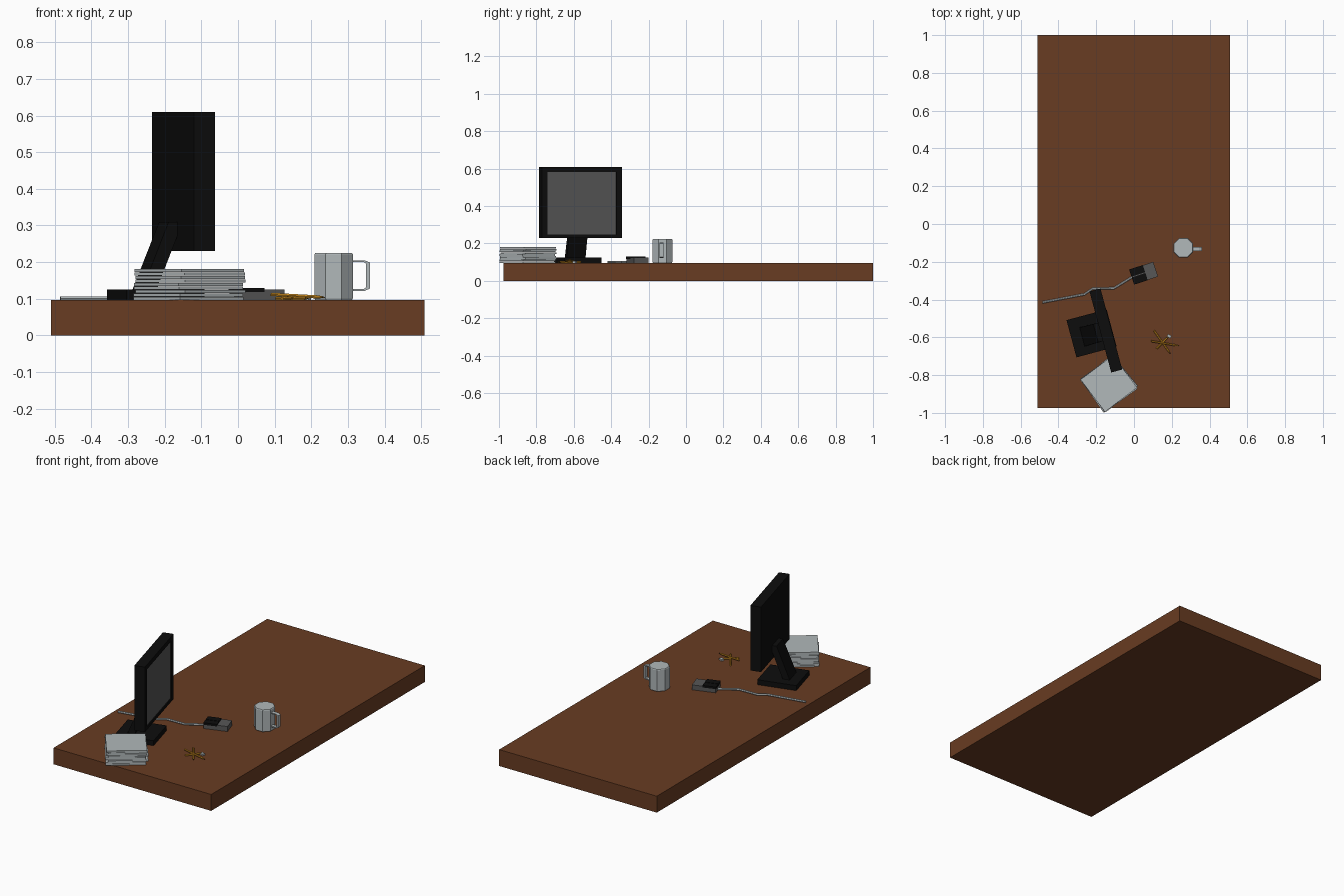
import bpy, math, random
from mathutils import Vector, Matrix

if "Cube" in bpy.data.objects:
    bpy.data.objects.remove(bpy.data.objects["Cube"])

random.seed(4)
TOP = 0.096  # desk surface height


def mat(name, r, g, b):
    m = bpy.data.materials.new(name)
    m.diffuse_color = (r, g, b, 1)
    m.use_nodes = True
    m.node_tree.nodes["Principled BSDF"].inputs["Base Color"].default_value = m.diffuse_color
    return m


WOOD = mat("brown wood", 0.14, 0.045, 0.016)
BLACK = mat("black plastic", 0.004, 0.004, 0.004)
GREY = mat("dark grey", 0.095, 0.095, 0.095)
PALE = mat("pale grey", 0.44, 0.48, 0.49)
YELLOW = mat("pencil yellow", 0.62, 0.27, 0.015)


def mesh(name, verts, faces, material):
    me = bpy.data.meshes.new(name)
    me.from_pydata([tuple(v) for v in verts], [], faces)
    me.materials.append(material)
    ob = bpy.data.objects.new(name, me)
    bpy.context.collection.objects.link(ob)
    return ob


def loft(name, rings, material, closed=False):
    """Skin equal-sized rings; cap the ends unless the path is closed."""
    n, k = len(rings[0]), len(rings)
    verts = [v for r in rings for v in r]
    faces = []
    for i in range(k if closed else k - 1):
        a, b = i * n, (i + 1) % k * n
        faces += [(a + j, a + (j + 1) % n, b + (j + 1) % n, b + j) for j in range(n)]
    if not closed:
        faces += [tuple(range(n))[::-1], tuple(range((k - 1) * n, k * n))]
    return mesh(name, verts, faces, material)


def rect(x0, x1, y0, y1, z):
    return [Vector(p) for p in ((x0, y0, z), (x1, y0, z), (x1, y1, z), (x0, y1, z))]


def box(name, x, y, z, material, frame=Matrix()):
    ob = loft(name, [rect(*x, *y, z[0]), rect(*x, *y, z[1])], material)
    ob.data.transform(frame)
    return ob


def frame(x, y, deg):
    return Matrix.Translation((x, y, 0)) @ Matrix.Rotation(math.radians(deg), 4, 'Z')


def tube(name, points, radii, material, sides=6):
    pts = [Vector(p) for p in points]
    rings = []
    for i, p in enumerate(pts):
        d = (pts[min(i + 1, len(pts) - 1)] - pts[max(i - 1, 0)]).normalized()
        s = d.cross(Vector((0, 0, 1))).normalized()
        u = s.cross(d)
        rings.append([p + radii[i] * (s * math.cos(t) + u * math.sin(t))
                      for t in (math.tau * -j / sides for j in range(sides))])
    return loft(name, rings, material)


# Desk slab
box("desk_top", (-0.511, 0.509), (-0.975, 1.0), (0, TOP), WOOD)

# Monitor: recessed screen, leaning neck and base
F = frame(-0.149, -0.564, 15)
T, H = 0.030, 0.2218


def side_ring(x, y, z0, z1):
    return [F @ Vector(p) for p in ((x, -y, z0), (x, y, z0), (x, y, z1), (x, -y, z1))]


panel = loft("monitor_panel", [side_ring(-T, H, 0.23, 0.61), side_ring(T, H, 0.23, 0.61),
                               side_ring(T, 0.191, 0.247, 0.583),
                               side_ring(T - 0.006, 0.191, 0.247, 0.583)], BLACK)
panel.data.materials.append(GREY)
panel.data.polygons[-1].material_index = 1
neck = loft("monitor_neck", [rect(-0.132, -0.092, -0.052, 0.052, 0.12),
                             rect(-0.055, -0.015, -0.050, 0.050, 0.31)], BLACK)
neck.data.transform(F)
box("monitor_base", (-0.187, 0.033), (-0.097, 0.107), (TOP, 0.125), BLACK, F)

# Untidy paper stack
layers = 9
step = (0.182 - TOP) / layers
for i in range(layers):
    j = 0 if i == layers - 1 else 1
    f = frame(-0.133 + j * random.uniform(-.004, .004), -0.845 + j * random.uniform(-.004, .004),
              37 + j * random.uniform(-4, 4))
    box(f"paper_{i}", (-0.107, 0.107), (-0.107, 0.107),
        (TOP + i * step, TOP + (i + 1) * step - 0.0008), PALE, f)

# Mouse with two button plates and a cord
F = frame(0.052, -0.260, 18)
box("mouse_body", (-0.066, 0.066), (-0.041, 0.041), (TOP, 0.125), GREY, F)
for name, y in (("left", (0.002, 0.042)), ("right", (-0.042, -0.002))):
    box(f"mouse_button_{name}", (-0.068, 0.008), y, (0.118, 0.130), BLACK, F)
cord = [(0, -0.275), (-0.106, -0.34), (-0.22, -0.343), (-0.262, -0.372), (-0.485, -0.415)]
tube("mouse_cord", [(x, y, TOP + 0.005) for x, y in cord], [0.006] * 5, PALE, 6)

# Eight-sided mug
def octagon(r, z):
    return [Vector((0.261 + r * math.cos(a), -0.126 + r * math.sin(a), z))
            for a in (math.tau * (k + 0.5) / 8 for k in range(8))]


loft("mug_body", [octagon(0.054, TOP), octagon(0.057, TOP + 0.005),
                  octagon(0.057, 0.221), octagon(0.054, 0.225)], PALE)

# Mug handle: rectangular section swept through a bracket profile
outer = [(0.305, 0.205), (0.345, 0.205), (0.360, 0.199), (0.360, 0.128), (0.345, 0.121), (0.305, 0.121)]
inner = [(0.305, 0.200), (0.344, 0.200), (0.349, 0.196), (0.349, 0.131), (0.344, 0.127), (0.305, 0.127)]
loft("mug_handle", [[Vector((o[0], -0.143, o[1])), Vector((o[0], -0.121, o[1])),
                     Vector((i[0], -0.121, i[1])), Vector((i[0], -0.143, i[1]))]
                    for o, i in zip(outer, inner)], PALE)

# Crossed pencils with dark points, and one eraser end
pencils = [((0.105, -0.563, 0.101), (0.190, -0.683, 0.101)),
           ((0.090, -0.620, 0.112), (0.235, -0.645, 0.104)),
           ((0.120, -0.660, 0.101), (0.180, -0.598, 0.106))]
for i, (a, b) in enumerate(pencils):
    a, b = Vector(a), Vector(b)
    tube(f"pencil_{i}", [a, a.lerp(b, 0.88), b], [0.005, 0.005, 0.002], YELLOW)
    if i < 2:
        tube(f"pencil_point_{i}", [a.lerp(b, 0.96), b.lerp(a, -0.02)], [0.0032, 0.0008], BLACK)
box("eraser", (-0.011, 0.011), (-0.008, 0.008), (TOP, 0.106), PALE, frame(0.186, -0.594, -25))
